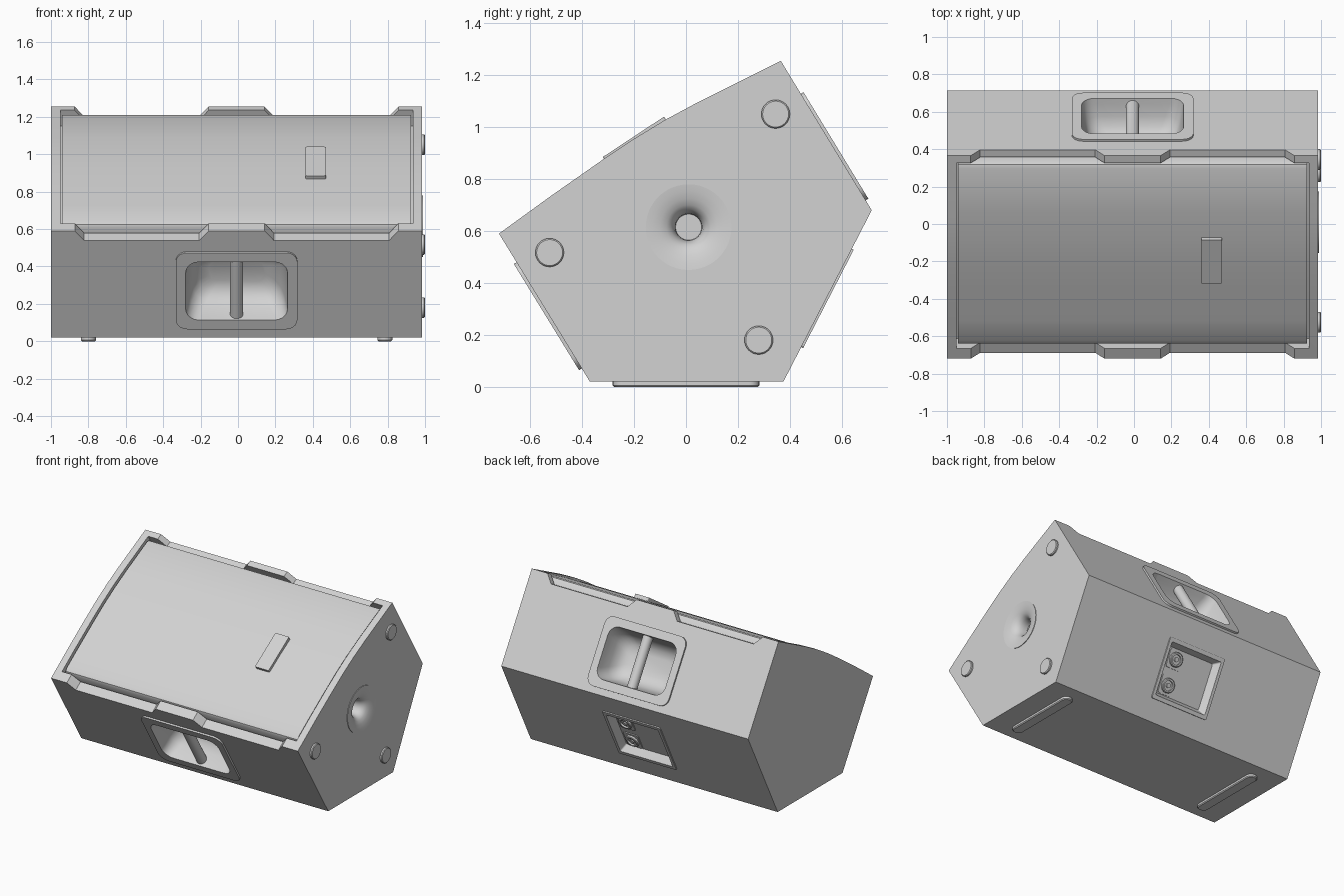
import bpy, bmesh, math
from mathutils import Vector, Matrix

cube = bpy.data.objects.get("Cube")
if cube:
    bpy.data.objects.remove(cube, do_unlink=True)

grey = bpy.data.materials.new("light_grey")
grey.use_nodes = True
grey.diffuse_color = (0.65, 0.65, 0.65, 1)
grey.node_tree.nodes["Principled BSDF"].inputs["Base Color"].default_value = (0.65, 0.65, 0.65, 1)

MID = -0.0075                 # centre line of the cabinet
LEFT, RIGHT = 0.985, -1.0     # cabinet ends along x


def loft(name, rings, matrix=Matrix()):
    """Closed solid skinned through rings of equal point count."""
    bm = bmesh.new()
    loops = [[bm.verts.new(matrix @ Vector(p)) for p in ring] for ring in rings]
    count = len(loops[0])
    for a, b in zip(loops, loops[1:]):
        for i in range(count):
            j = (i + 1) % count
            bm.faces.new((a[i], a[j], b[j], b[i]))
    bm.faces.new(loops[0])
    bm.faces.new(loops[-1])
    bmesh.ops.recalc_face_normals(bm, faces=bm.faces)
    mesh = bpy.data.meshes.new(name)
    bm.to_mesh(mesh)
    bm.free()
    obj = bpy.data.objects.new(name, mesh)
    bpy.context.collection.objects.link(obj)
    mesh.materials.append(grey)
    return obj


def frame(centre, v, n):
    """Local axes on a face: u across, v up the face, n outward."""
    v, n = Vector(v).normalized(), Vector(n).normalized()
    m = Matrix((v.cross(n), v, n)).transposed().to_4x4()
    m.translation = centre
    return m


def rrect(w, h, r, d, steps=5):
    """Rounded rectangle at height d."""
    pts = []
    for k, (sx, sy) in enumerate(((1, 1), (-1, 1), (-1, -1), (1, -1))):
        for i in range(steps + 1):
            a = math.pi / 2 * (k + i / steps)
            pts.append((sx * (w / 2 - r) + r * math.cos(a),
                        sy * (h / 2 - r) + r * math.sin(a), d))
    return pts


def circle(r, d, steps=32, at=(0, 0)):
    return [(at[0] + r * math.cos(2 * math.pi * i / steps),
             at[1] + r * math.sin(2 * math.pi * i / steps), d) for i in range(steps)]


def cut(target, cutter):
    mod = target.modifiers.new("cut", "BOOLEAN")
    mod.operation, mod.solver, mod.object = "DIFFERENCE", "EXACT", cutter
    bpy.context.view_layer.objects.active = target
    bpy.ops.object.modifier_apply(modifier=mod.name)
    bpy.data.objects.remove(cutter, do_unlink=True)


def lift(points, d):
    """Shift (y, z) points along the grille direction."""
    return [(y - 0.52 * d, z + 0.854 * d) for y, z in points]


def at_x(points, x):
    return [(x, y, z) for y, z in points]


# Cabinet: five-sided profile with a gently curved baffle edge
curve = [(-0.52, 0.735), (-0.33, 0.868), (-0.2, 0.955), (-0.08, 1.028), (0.05, 1.098)]
profile = [(0.365, 1.255), (0.715, 0.68), (0.375, 0.02), (-0.37, 0.02), (-0.72, 0.59)] + curve
cabinet = loft("cabinet", [at_x(profile, RIGHT), at_x(profile, LEFT)])


def band(ends, low, high, x):
    line = [ends[0]] + curve + [ends[1]]
    return at_x(lift(line, low) + lift(line, high)[::-1], x)


# Grille recess, then two lowered stretches of the rim
inner = ((-0.665, 0.63), (0.325, 1.236))
cut(cabinet, loft("recess_cutter", [band(inner, -0.1, 0.1, x) for x in (-0.95, 0.935)]))
outer = ((-0.82, 0.517), (0.465, 1.303))
for side in (-1, 1):
    steps = [(0.875, 0.012), (0.815, -0.06), (0.2, -0.06), (0.14, 0.012)]
    cut(cabinet, loft("notch_cutter", [band(outer, d, 0.1, MID + side * x) for x, d in steps]))

# Curved grille with rolled ends
first, last = (-0.655, 0.637), (0.315, 1.23)
section = (lift([first], -0.1) + lift([first], -0.035) + lift([(-0.648, 0.642)], -0.02)
           + lift([(-0.63, 0.655)] + curve + [(0.29, 1.218)], -0.012)
           + lift([(0.307, 1.227)], -0.02) + lift([last], -0.035) + lift([last], -0.1))
loft("grille", [at_x(section, -0.94), at_x(section, 0.925)])

# Blank badge on the grille
badge = frame((0.415, -0.2025, 0.9625), (0, 0.235, 0.155), (0, -0.155, 0.235))
loft("badge", [rrect(0.11, 0.282, 0.008, -0.03), rrect(0.11, 0.282, 0.008, 0)], badge)

# Recessed handles, front and back
handles = {
    "front": frame((MID, -0.527, 0.275), (0, -0.35, 0.57), (0, -0.57, -0.35)),
    "back": frame((MID, 0.567, 0.923), (0, -0.35, 0.575), (0, 0.575, 0.35)),
}
for place, m in handles.items():
    cut(cabinet, loft("handle_cutter", [rrect(0.62, 0.44, 0.06, -0.26),
                                        rrect(0.62, 0.44, 0.06, 0.05)], m))
    loft(place + "_handle_cup", [
        rrect(0.6, 0.42, 0.06, -0.22), rrect(0.6, 0.42, 0.06, -0.005),
        rrect(0.65, 0.48, 0.06, -0.005), rrect(0.65, 0.48, 0.06, 0.012),
        rrect(0.545, 0.364, 0.07, 0.012), rrect(0.535, 0.354, 0.07, -0.02),
        rrect(0.51, 0.33, 0.08, -0.09), rrect(0.47, 0.29, 0.08, -0.14),
        rrect(0.4, 0.22, 0.07, -0.175), rrect(0.3, 0.13, 0.05, -0.19)], m)
    along = m @ Matrix.Translation((0, 0, -0.035)) @ Matrix.Rotation(math.pi / 2, 4, "X")
    loft(place + "_handle_bar", [circle(0.035, z) for z in (-0.185, 0.185)], along)

# Connector panel low on the back
panel = frame((MID, 0.541, 0.342), (0, 0.34, 0.66), (0, 0.66, -0.34))
cut(cabinet, loft("panel_cutter", [rrect(0.44, 0.39, 0.01, -0.09),
                                   rrect(0.44, 0.39, 0.01, 0.05)], panel))
loft("connector_panel", [
    rrect(0.43, 0.38, 0.01, -0.07), rrect(0.43, 0.38, 0.01, -0.003),
    rrect(0.465, 0.425, 0.012, -0.003), rrect(0.465, 0.425, 0.012, 0.008),
    rrect(0.42, 0.37, 0.01, 0.008), rrect(0.37, 0.32, 0.01, -0.045)], panel)
for name, v in (("upper", 0.09), ("lower", -0.09)):
    spot = panel @ Matrix.Translation((-0.11, v, -0.045))
    loft(name + "_socket_plate", [rrect(0.12, 0.13, 0.015, d) for d in (-0.01, 0.006)], spot)
    loft(name + "_socket", [circle(0.05, 0), circle(0.05, 0.018), circle(0.045, 0.022),
                            circle(0.034, 0.022), circle(0.034, 0.01), circle(0.016, 0.01),
                            circle(0.016, 0.02)], spot)

# Pole cup and round feet on the left end
cup = frame((LEFT, 0.01, 0.615), (0, 0, 1), (1, 0, 0))
cut(cabinet, loft("cup_cutter", [circle(0.155, -0.15, 48), circle(0.155, 0.05, 48)], cup))
cup_steps = [(0.15, -0.13), (0.15, -0.002), (0.165, -0.002), (0.165, 0.004), (0.14, 0.001),
             (0.11, -0.006), (0.085, -0.016), (0.068, -0.03), (0.057, -0.05),
             (0.052, -0.075), (0.05, -0.1)]
loft("pole_cup", [circle(r, d, 48) for r, d in cup_steps], cup)
for i, (y, z) in enumerate(((0.345, 1.05), (-0.525, 0.517), (0.28, 0.18))):
    loft("side_foot_%d" % (i + 1), [circle(0.055, -0.01), circle(0.055, 0.01), circle(0.05, 0.015)],
         frame((LEFT, y, z), (0, 0, 1), (1, 0, 0)))

# Long rubber feet underneath
for name, x in (("right", -0.8), ("left", 0.785)):
    loft(name + "_base_foot", [rrect(0.08, 0.565, 0.039, -0.01), rrect(0.08, 0.565, 0.039, 0.014),
                               rrect(0.068, 0.553, 0.033, 0.02)],
         frame((x, 0, 0.02), (0, 1, 0), (0, 0, -1)))

# Smooth curved faces, keep edges crisp
bpy.ops.object.select_all(action="DESELECT")
for obj in bpy.context.collection.objects:
    if obj.type == "MESH":
        obj.select_set(True)
bpy.context.view_layer.objects.active = cabinet
bpy.ops.object.shade_smooth_by_angle(angle=math.radians(35))
